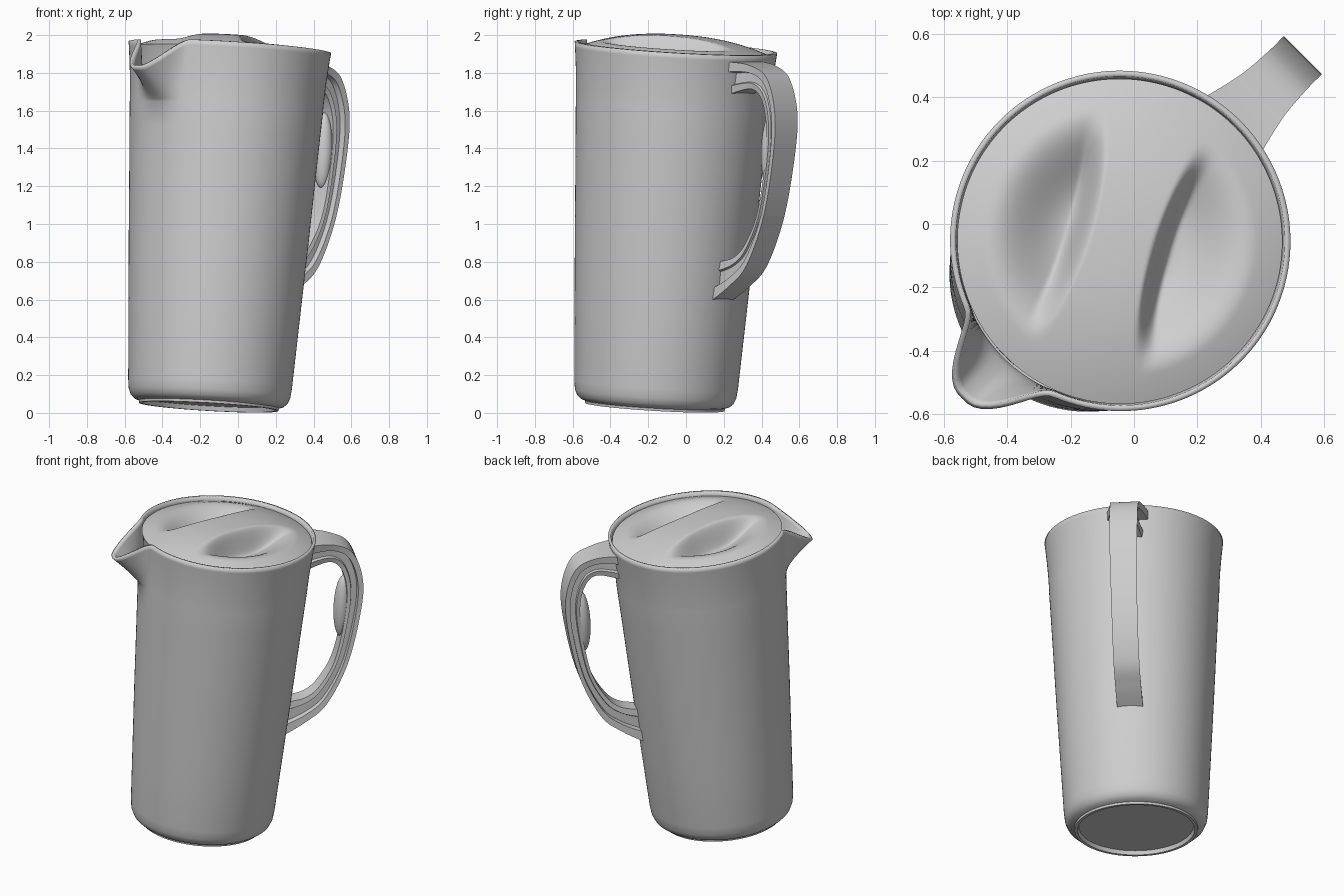
import bpy, bmesh, math
from mathutils import Matrix, Vector

cube = bpy.data.objects.get("Cube")
if cube:
    bpy.data.objects.remove(cube, do_unlink=True)

# One plain grey plastic
grey = bpy.data.materials.new("grey_plastic")
grey.use_nodes = True
colour = (0.62, 0.62, 0.62, 1)
grey.diffuse_color = colour
bsdf = next(n for n in grey.node_tree.nodes if n.type == 'BSDF_PRINCIPLED')
bsdf.inputs["Base Color"].default_value = colour

# The jug leans towards its handle, which lies on the +x +y diagonal
DIAGONAL = Matrix.Rotation(math.radians(45), 4, 'Z')
LEAN = (Matrix.Translation((-0.155, -0.165, 0.032)) @ DIAGONAL
        @ Matrix.Rotation(math.radians(4.75), 4, 'Y'))
SEG = 192


def smooth(t):
    t = max(0.0, min(1.0, t))
    return t * t * (3 - 2 * t)


def finish(bm, name, matrix, angle):
    mesh = bpy.data.meshes.new(name)
    bm.to_mesh(mesh)
    bm.free()
    mesh.materials.append(grey)
    ob = bpy.data.objects.new(name, mesh)
    bpy.context.collection.objects.link(ob)
    ob.matrix_world = matrix
    bpy.ops.object.select_all(action='DESELECT')
    ob.select_set(True)
    bpy.context.view_layer.objects.active = ob
    bpy.ops.object.shade_smooth_by_angle(angle=math.radians(angle))
    return ob


def loft(name, rings, matrix, first_cap, last_cap, angle=35, fix=False):
    """Skin a list of closed rings of points."""
    bm = bmesh.new()
    loops = [[bm.verts.new(p) for p in ring] for ring in rings]
    n = len(loops[0])
    for a, b in zip(loops, loops[1:]):
        for i in range(n):
            j = (i + 1) % n
            bm.faces.new((a[i], a[j], b[j], b[i]))
    if first_cap:
        bm.faces.new(loops[0][::-1])
    if last_cap:
        bm.faces.new(loops[-1])
    if fix:
        bmesh.ops.recalc_face_normals(bm, faces=bm.faces[:])
    return finish(bm, name, matrix, angle)


def ring(radius, height):
    """Ring whose radius and height are functions of the angle."""
    pts = []
    for i in range(SEG):
        a = 2 * math.pi * i / SEG
        r = radius(a)
        pts.append((r * math.cos(a), r * math.sin(a), height(a)))
    return pts


def catmull(points, steps):
    """Smooth curve through tuples of any length."""
    p = [points[0]] + points + [points[-1]]
    out = []
    for k in range(1, len(p) - 2):
        for s in range(steps):
            t = s / steps
            out.append([0.5 * (2 * b + (c - a) * t + (2 * a - 5 * b + 4 * c - d) * t * t
                               + (3 * b - a - 3 * c + d) * t ** 3)
                        for a, b, c, d in zip(*p[k - 1:k + 3])])
    out.append(list(points[-1]))
    return out


# Jug body: recessed foot, tapered wall, flared rim and drawn-out spout
def spout(a):
    return smooth(1.08 * (1 - abs(a - math.pi) / 0.38))


profile = [(0.345, 0.025), (0.352, 0.0), (0.37, 0.0), (0.372, 0.014), (0.395, 0.022),
           (0.415, 0.04), (0.428, 0.07), (0.434, 0.12), (0.455, 0.5), (0.477, 0.9),
           (0.492, 1.2), (0.505, 1.45), (0.512, 1.58)]
rings = [ring(lambda a, r=r: r, lambda a, h=h: h) for r, h in profile]
for k in range(1, 13):
    t = k / 12
    rings.append(ring(lambda a: 0.512 + 0.025 * t ** 1.5 + 0.155 * spout(a) * t ** 1.1,
                      lambda a: 1.58 + (0.33 - 0.165 * spout(a)) * t))
body = loft("jug_body", rings, LEAN, True, False)
wall = body.modifiers.new("wall", 'SOLIDIFY')
wall.thickness = 0.018

# Lid: low dome with two finger dents leaving a grip ridge across the middle
LID_R = 0.513
RIDGE = math.radians(-61.3)


def lid_height(x, y):
    r = math.hypot(x, y)
    u = abs(x * math.cos(RIDGE) + y * math.sin(RIDGE))
    v = -x * math.sin(RIDGE) + y * math.cos(RIDGE)
    edge = 0.095 + 0.4 * v * v
    dent = smooth((u - edge) / 0.075) * smooth((0.43 - r) / 0.27)
    return 1.885 + 0.09 * (1 - (r / LID_R) ** 2.4) - 0.15 * dent


rings = [ring(lambda a: 0.49, lambda a: 1.76), ring(lambda a: 0.505, lambda a: 1.86)]
STEPS = 60
for k in range(STEPS):
    r = LID_R * (1 - k / STEPS)
    rings.append(ring(lambda a: r, lambda a: lid_height(r * math.cos(a), r * math.sin(a))))
loft("lid", rings, LEAN, False, True, angle=60)

# Handle: swept strap with recessed sides
# Each station: outer distance, outer height, inner distance, inner height, half width
stations = [(0.42, 1.86, 0.42, 1.69, 0.13), (0.57, 1.84, 0.55, 1.715, 0.095),
            (0.69, 1.77, 0.62, 1.66, 0.085), (0.75, 1.58, 0.655, 1.53, 0.085),
            (0.73, 1.34, 0.645, 1.34, 0.081), (0.655, 1.03, 0.585, 1.06, 0.078),
            (0.53, 0.78, 0.49, 0.89, 0.078), (0.40, 0.67, 0.40, 0.82, 0.078),
            (0.25, 0.585, 0.28, 0.80, 0.078)]
# Half section: depth from outer to inner face, share of the half width
half = [(0.0, 1.0), (0.32, 0.96), (0.36, 0.55), (0.72, 0.55), (0.76, 0.72), (1.0, 0.66)]
section = half + [(d, -w) for d, w in reversed(half)]
rings = []
for ox, oz, ix, iz, hw in catmull(stations, 8):
    outer, inner = Vector((ox, 0, oz)), Vector((ix, 0, iz))
    rings.append([outer.lerp(inner, d) + Vector((0, w * hw, 0)) for d, w in section])
loft("handle", rings, DIAGONAL, True, True, fix=True)

# Grip pad bulging on the inner side of the handle
bm = bmesh.new()
bmesh.ops.create_uvsphere(bm, u_segments=32, v_segments=20, radius=1)
pad = (Matrix.Translation((0.635, 0, 1.39)) @ Matrix.Rotation(math.radians(3), 4, 'Y')
       @ Matrix.Diagonal((0.05, 0.055, 0.2, 1)))
bmesh.ops.transform(bm, matrix=pad, verts=bm.verts[:])
finish(bm, "grip_pad", DIAGONAL, 60)
